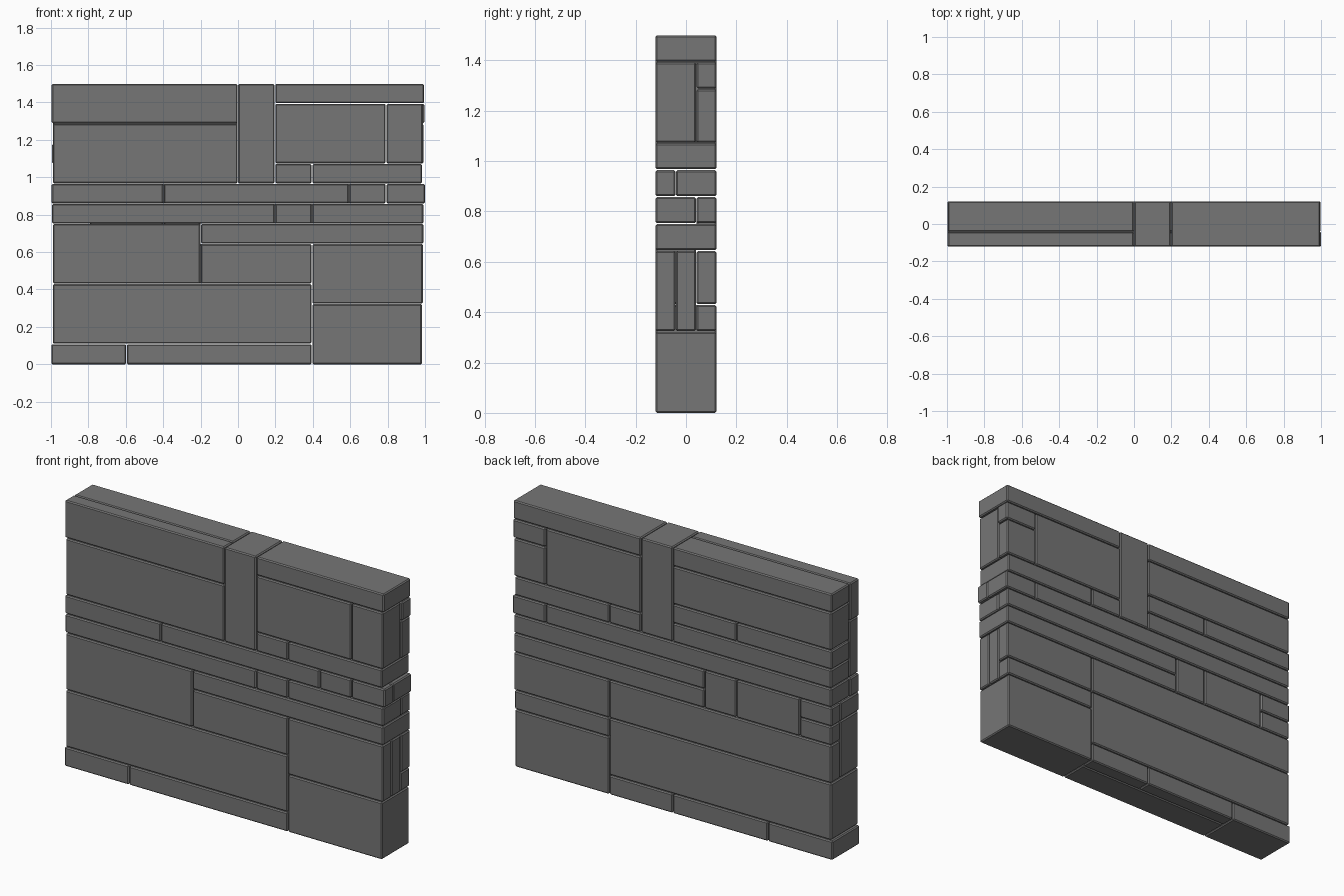
import bpy, bmesh

if "Cube" in bpy.data.objects:
    bpy.data.objects.remove(bpy.data.objects["Cube"])

# Wall grid: 10 columns, 3 layers deep, 14 courses high
X0, CX = -0.992, 0.1982
Y0, CY = -0.1225, 0.0815
Z0, CZ = 0.002, 0.10705
GAP = 0.002
BEVEL = 0.006

# Dark grey stone
STONE = bpy.data.materials.new("dark_stone")
STONE.diffuse_color = (0.18, 0.18, 0.18, 1)
STONE.use_nodes = True
STONE.node_tree.nodes["Principled BSDF"].inputs["Base Color"].default_value = STONE.diffuse_color


def stone(name, x0, x1, y0, y1, z0, z1, dx=0.0):
    """One bevelled stone filling grid cells; dx moves its outer end of the wall."""
    lo = [X0 + CX * x0 + GAP, Y0 + CY * y0 + GAP / 2, Z0 + CZ * z0 + GAP]
    hi = [X0 + CX * x1 - GAP, Y0 + CY * y1 - GAP / 2, Z0 + CZ * z1 - GAP]
    if x0 == 0:
        lo[0] += dx
    if x1 == 10:
        hi[0] += dx
    if z0 == 0:
        lo[2] = 0.0
    bm = bmesh.new()
    bmesh.ops.create_cube(bm, size=1)
    for v in bm.verts:
        v.co = [lo[i] if v.co[i] < 0 else hi[i] for i in range(3)]
    bmesh.ops.bevel(bm, geom=bm.edges[:], offset=BEVEL, segments=1,
                    affect='EDGES', profile=0.5)
    me = bpy.data.meshes.new(name)
    bm.to_mesh(me)
    bm.free()
    me.materials.append(STONE)
    ob = bpy.data.objects.new(name, me)
    bpy.context.collection.objects.link(ob)


# Stones that run through the full depth
through = [
    (0, 2, 0, 1, -.008), (7, 10, 0, 3, -.005), (0, 7, 1, 4, 0), (4, 10, 6, 7, .003),
    (5, 6, 9, 14, 0), (6, 7, 9, 10, 0), (7, 10, 9, 10, -.004),
    (6, 9, 10, 13, 0), (6, 10, 13, 14, .006),
]
for x0, x1, z0, z1, dx in through:
    stone("through_stone", x0, x1, 0, 3, z0, z1, dx)

# Front stones: x range, depth in layers, z range, end offset
front = [
    (2, 7, 2, 0, 1, 0), (7, 10, 1, 3, 6, 0), (0, 4, 2, 4, 7, 0), (4, 7, 2, 4, 6, 0),
    (0, 6, 2, 7, 8, -.004), (6, 7, 2, 7, 8, 0), (7, 10, 2, 7, 8, .003),
    (0, 3, 1, 8, 9, -.006), (3, 8, 1, 8, 9, 0), (8, 9, 1, 8, 9, 0), (9, 10, 1, 8, 9, .012),
    (0, 5, 1, 9, 12, 0), (0, 5, 1, 12, 14, -.006), (9, 10, 2, 10, 13, 0),
]
for x0, x1, d, z0, z1, dx in front:
    stone("front_stone", x0, x1, 0, d, z0, z1, dx)

# Core stone seen on the right end
stone("core_stone", 7, 10, 1, 2, 3, 6)

# Back stones: x range, first layer, z range, end offset
back = [
    (2, 5, 2, 0, 1, 0), (5, 7, 2, 0, 1, 0),
    (7, 10, 2, 3, 4, -.002), (7, 10, 2, 4, 6, .002), (0, 7, 2, 4, 6, 0),
    (0, 1, 2, 6, 7, 0), (0, 1, 2, 7, 8, -.004), (1, 3, 2, 6, 8, 0), (3, 4, 2, 6, 8, 0),
    (4, 10, 2, 7, 8, .002), (0, 9, 1, 8, 9, 0), (9, 10, 1, 8, 9, .01),
    (0, 5, 1, 9, 10, 0), (0, 3, 1, 10, 11, -.004), (3, 5, 1, 10, 11, 0),
    (0, 5, 1, 11, 13, 0), (0, 5, 1, 13, 14, -.004),
    (9, 10, 2, 10, 12, .003), (9, 10, 2, 12, 13, .008),
]
for x0, x1, y0, z0, z1, dx in back:
    stone("back_stone", x0, x1, y0, 3, z0, z1, dx)
